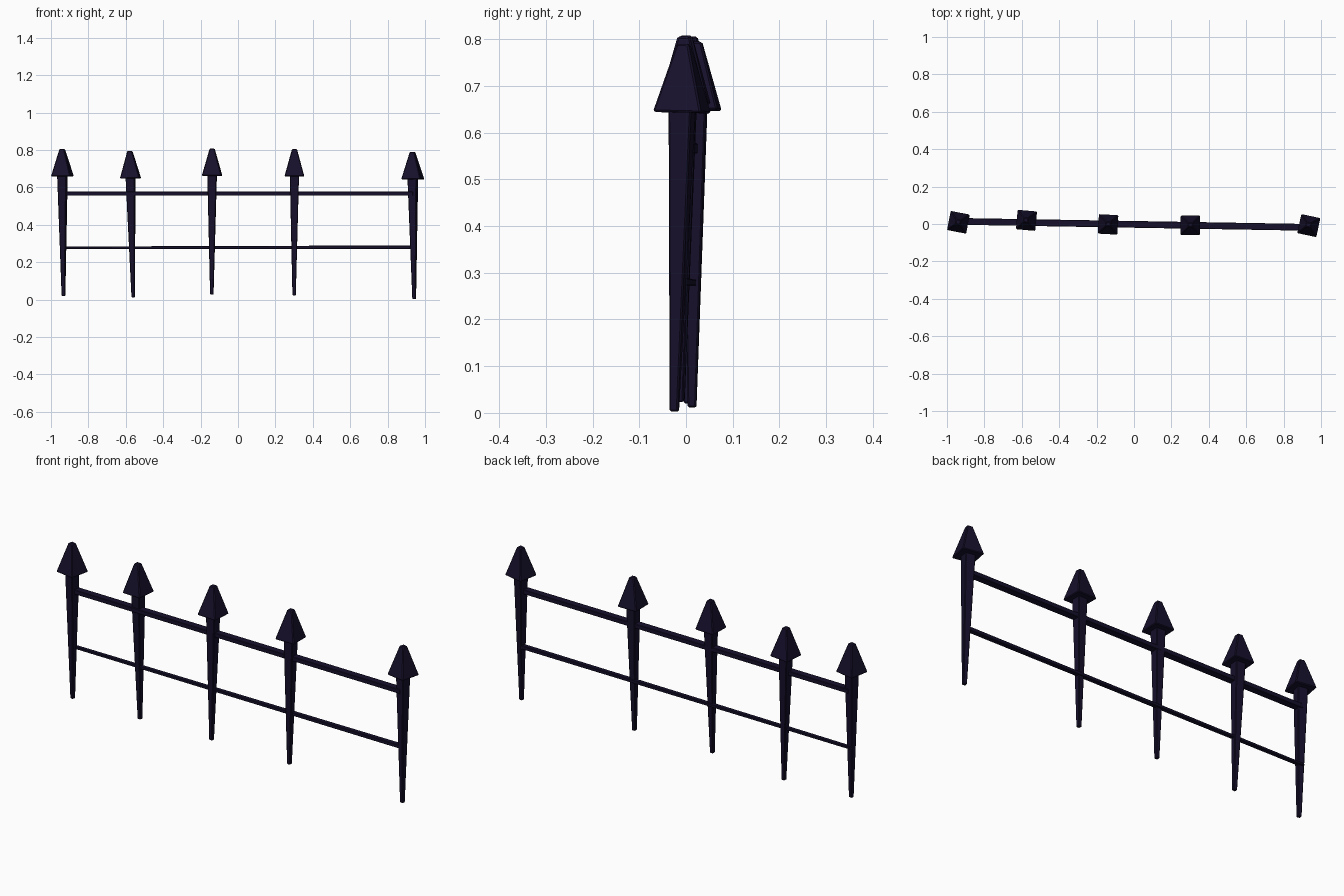
import bpy, bmesh
from math import radians
from mathutils import Vector, Matrix

if "Cube" in bpy.data.objects:
    bpy.data.objects.remove(bpy.data.objects["Cube"])

iron = bpy.data.materials.new("dark_iron")
iron.diffuse_color = (0.008, 0.005, 0.024, 1)
iron.use_nodes = True
iron.node_tree.nodes["Principled BSDF"].inputs["Base Color"].default_value = iron.diffuse_color


def loft(name, rings, bevel, matrix=None):
    """Box through rectangular rings: (centre, half width, half depth, axis)."""
    bm = bmesh.new()
    loops = []
    for c, a, b, axis in rings:
        loop = []
        for s, t in ((-1, -1), (1, -1), (1, 1), (-1, 1)):
            off = (s * a, t * b, 0) if axis == 'Z' else (0, s * a, t * b)
            loop.append(bm.verts.new(Vector(c) + Vector(off)))
        loops.append(loop)
    for lo, hi in zip(loops, loops[1:]):
        for i in range(4):
            j = (i + 1) % 4
            bm.faces.new((lo[i], lo[j], hi[j], hi[i]))
    bm.faces.new(loops[0][::-1])
    bm.faces.new(loops[-1])
    bmesh.ops.recalc_face_normals(bm, faces=bm.faces)
    me = bpy.data.meshes.new(name)
    bm.to_mesh(me)
    bm.free()
    me.materials.append(iron)
    ob = bpy.data.objects.new(name, me)
    bpy.context.collection.objects.link(ob)
    if matrix:
        ob.matrix_world = matrix
    mod = ob.modifiers.new("soft_edges", 'BEVEL')
    mod.width = bevel
    mod.segments = 1
    return ob


# Pickets: foot point, tip point, twist about the picket's own axis
pickets = [
    ((-0.933, 0.005, 0.020), (-0.940, 0.010, 0.806), -11),
    ((-0.560, 0.013, 0.012), (-0.578, 0.021, 0.795), -5),
    ((-0.140, -0.012, 0.027), (-0.138, 0.000, 0.808), -3),
    ((0.300, -0.015, 0.023), (0.302, -0.005, 0.806), 0),
    ((0.942, -0.025, 0.003), (0.933, -0.005, 0.790), -12),
]
for i, (foot, tip, twist) in enumerate(pickets, 1):
    foot, tip = Vector(foot), Vector(tip)
    d = tip - foot
    h = d.length
    tilt = Vector((0, 0, 1)).rotation_difference(d).to_matrix().to_4x4()
    m = Matrix.Translation(foot) @ tilt @ Matrix.Rotation(radians(twist), 4, 'Z')
    neck = h - 0.147
    # tapered shaft
    loft(f"picket_shaft_{i}", [((0, 0, 0), 0.009, 0.009, 'Z'),
                               ((0, 0, neck + 0.02), 0.025, 0.025, 'Z')], 0.003, m)
    # pyramid spike head
    loft(f"picket_head_{i}", [((0, 0, neck), 0.053, 0.053, 'Z'),
                              ((0, 0, h), 0.013, 0.013, 'Z')], 0.004, m)

# Rails, the lower one thickening toward the right
loft("upper_rail", [((-0.935, 0.014, 0.567), 0.018, 0.011, 'X'),
                    ((0.935, -0.018, 0.567), 0.018, 0.011, 'X')], 0.002)
loft("lower_rail", [((-0.945, 0.018, 0.278), 0.010, 0.006, 'X'),
                    ((0.940, -0.014, 0.281), 0.012, 0.009, 'X')], 0.002)
